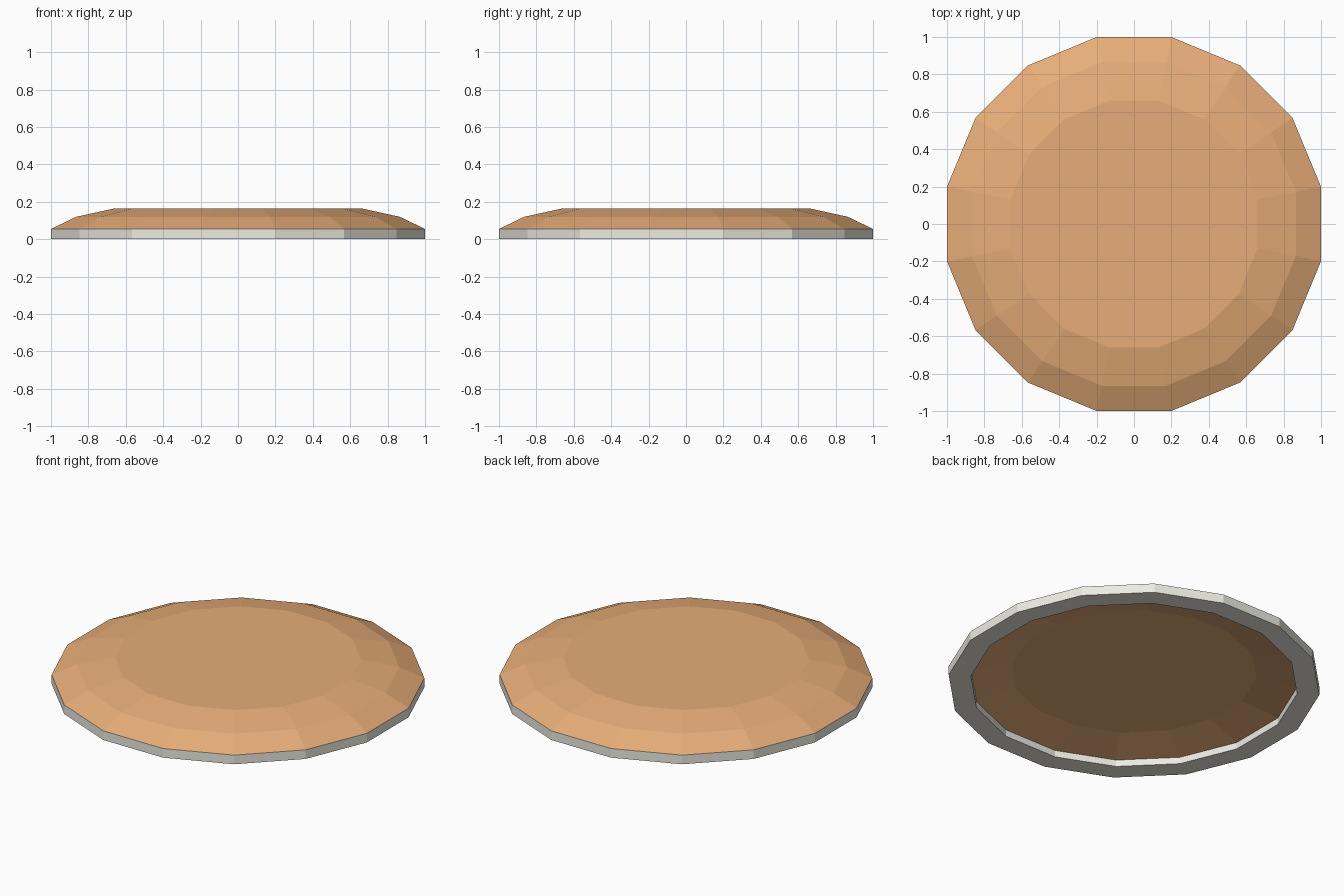
import bpy, bmesh, math

if "Cube" in bpy.data.objects:
    bpy.data.objects.remove(bpy.data.objects["Cube"])

SIDES = 16
K = 1 / math.cos(math.pi / SIDES)   # flat-to-flat radius -> corner radius


def material(name, color):
    m = bpy.data.materials.new(name)
    m.diffuse_color = color
    m.use_nodes = True
    m.node_tree.nodes["Principled BSDF"].inputs["Base Color"].default_value = m.diffuse_color
    return m


def lathe(name, profile, mat):
    """Spin (radius, z) points into flat-sided rings; radius 0 ends become flat caps."""
    bm = bmesh.new()
    rings = []
    for r, z in profile:
        rings.append([bm.verts.new((r * K * math.cos((i + 0.5) * math.tau / SIDES),
                                    r * K * math.sin((i + 0.5) * math.tau / SIDES), z))
                      for i in range(SIDES)])
    for a, b in zip(rings, rings[1:]):
        for i in range(SIDES):
            j = (i + 1) % SIDES
            bm.faces.new((b[i], b[j], a[j], a[i]))
    me = bpy.data.meshes.new(name)
    return bm, rings, me, mat


def finish(name, bm, me, mat):
    bm.to_mesh(me)
    bm.free()
    ob = bpy.data.objects.new(name, me)
    bpy.context.collection.objects.link(ob)
    me.materials.append(mat)


orange = material("orange", (0.80, 0.42, 0.19, 1))
cream = material("cream", (0.85, 0.84, 0.77, 1))

# Orange domed shell with a recessed underside; its rim is covered by the base ring
bm, rings, me, mat = lathe("domed_top", [(0.88, 0.04), (1.0, 0.055), (0.865, 0.12), (0.66, 0.165)], orange)
inner = [bm.verts.new((v.co.x * 0.66 / 0.88, v.co.y * 0.66 / 0.88, 0.085)) for v in rings[0]]
for i in range(SIDES):
    j = (i + 1) % SIDES
    bm.faces.new((rings[0][i], rings[0][j], inner[j], inner[i]))
bm.faces.new(rings[-1])
bm.faces.new(inner)
bmesh.ops.recalc_face_normals(bm, faces=bm.faces[:])
finish("domed_top", bm, me, mat)

# Cream base ring: sloped hidden top, outer wall, underside, inner wall
bm, rings, me, mat = lathe("base_ring", [(0.88, 0.04), (1.0, 0.055), (1.0, 0.0), (0.88, 0.0)], cream)
for i in range(SIDES):
    j = (i + 1) % SIDES
    bm.faces.new((rings[0][i], rings[0][j], rings[-1][j], rings[-1][i]))
bmesh.ops.recalc_face_normals(bm, faces=bm.faces[:])
finish("base_ring", bm, me, mat)
